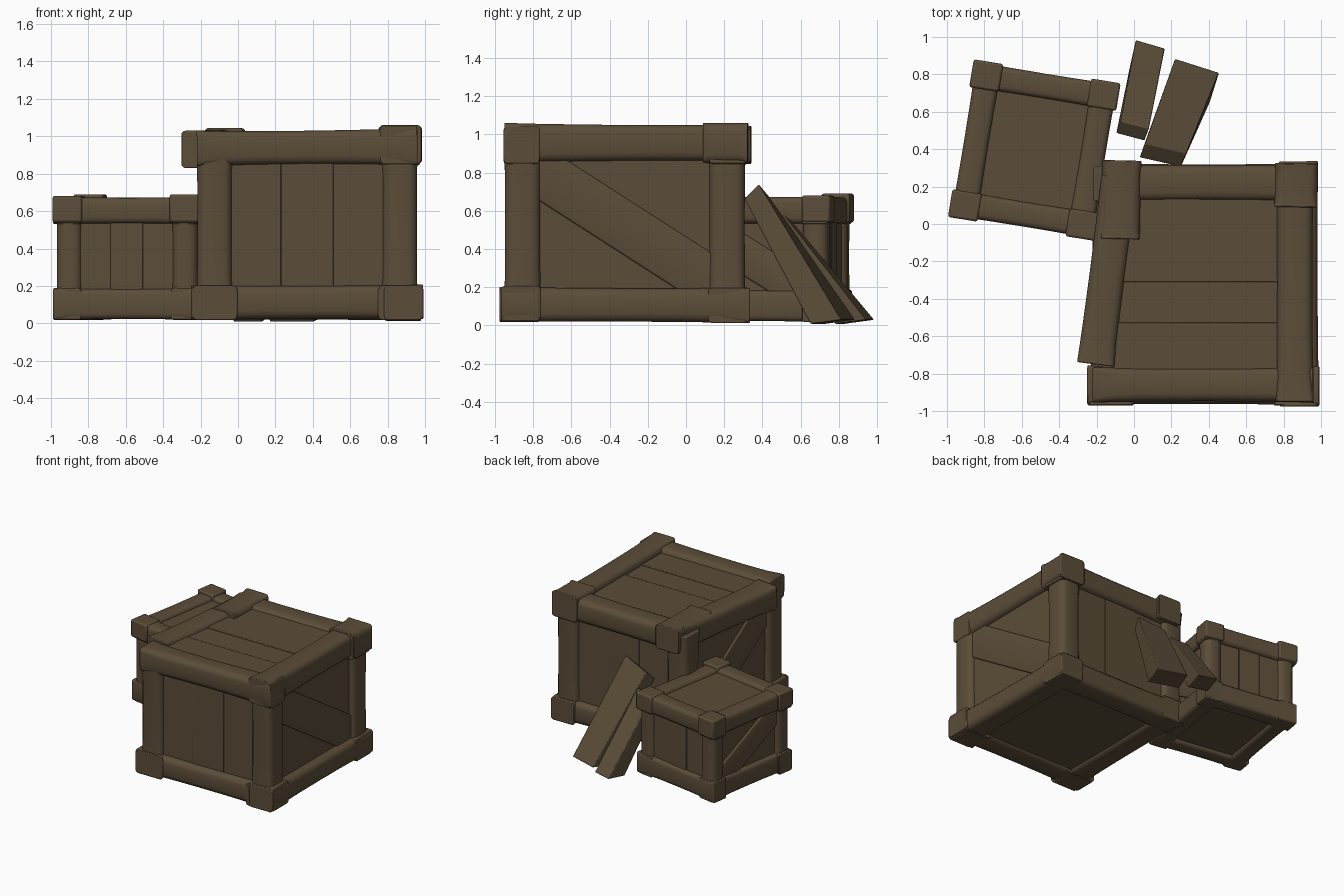
import bpy, bmesh, math
from mathutils import Vector, Matrix

if "Cube" in bpy.data.objects:
    bpy.data.objects.remove(bpy.data.objects["Cube"])

wood = bpy.data.materials.new("dark brown wood")
wood.diffuse_color = (0.105, 0.074, 0.040, 1)
wood.use_nodes = True
wood.node_tree.nodes["Principled BSDF"].inputs["Base Color"].default_value = wood.diffuse_color


def finish(name, bm, bevel, M=Matrix()):
    bm.transform(M)
    bmesh.ops.recalc_face_normals(bm, faces=bm.faces)
    me = bpy.data.meshes.new(name)
    bm.to_mesh(me)
    bm.free()
    me.materials.append(wood)
    ob = bpy.data.objects.new(name, me)
    bpy.context.collection.objects.link(ob)
    if bevel:
        m = ob.modifiers.new("bevel", 'BEVEL')
        m.width, m.segments, m.limit_method, m.angle_limit = bevel, 2, 'ANGLE', math.radians(50)
    bpy.context.view_layer.objects.active = ob
    ob.select_set(True)
    bpy.ops.object.shade_smooth_by_angle(angle=math.radians(45))
    ob.select_set(False)
    return ob


def loft(rings):
    """Skin a list of equal rings and cap the ends."""
    bm = bmesh.new()
    vs = [[bm.verts.new(p) for p in r] for r in rings]
    n = len(vs[0])
    for a, b in zip(vs, vs[1:]):
        for i in range(n):
            bm.faces.new((a[i], a[(i + 1) % n], b[(i + 1) % n], b[i]))
    bm.faces.new(vs[0])
    bm.faces.new(vs[-1])
    return bm


def rounded(w, h, r):
    """Rounded rectangle profile."""
    pts = []
    for q, (sx, sy) in enumerate(((1, 1), (-1, 1), (-1, -1), (1, -1))):
        for k in range(4):
            a = math.pi / 2 * (q + k / 3)
            pts.append((sx * (w / 2 - r) + r * math.cos(a), sy * (h / 2 - r) + r * math.sin(a)))
    return pts


def beam(name, p0, p1, s0, s1=None, waist=0.94, r=0.045, up=(0, 0, 1), M=Matrix()):
    """Hewn beam: rounded section (width, height), crisp ends, slimmer middle."""
    p0, p1 = Vector(p0), Vector(p1)
    s1 = s1 or s0
    d = (p1 - p0).normalized()
    side = d.cross(Vector(up)).normalized()
    up = side.cross(d)
    rings = []
    for t in (0, 0.12, 0.3, 0.5, 0.7, 0.88, 1):
        k = 1 - (1 - waist) * math.sin(math.pi * t) ** 0.7
        rt = r * (0.5 + 0.5 * min(1, math.sin(math.pi * t) * 2.5))   # squarer towards the ends
        w, h = [(a + (b - a) * t) * k for a, b in zip(s0, s1)]
        c = p0.lerp(p1, t)
        rings.append([c + side * x + up * z for x, z in rounded(w, h, rt)])
    return finish(name, loft(rings), 0.006, M)


def box(name, lo, hi, bevel=0.0, M=Matrix()):
    (a, b, c), (d, e, f) = lo, hi
    return finish(name, loft([[(a, b, z), (d, b, z), (d, e, z), (a, e, z)] for z in (c, f)]), bevel, M)


def posts_and_core(tag, x0, x1, y0, y1, z0, z1, w, i, M=Matrix()):
    """Recessed panels, corner posts and diagonal side braces."""
    box(tag + "_panels", (x0 + i, y0 + i, z0 + 0.03), (x1 - i, y1 - i, z1 - 0.03), 0, M)
    for x, xn in ((x0 + w / 2, "left"), (x1 - w / 2, "right")):
        for y, yn in ((y0 + w / 2, "front"), (y1 - w / 2, "back")):
            beam(f"{tag}_{yn}_{xn}_post", (x, y, z0 + 0.05), (x, y, z1 - 0.04), (w, w),
                 up=(0, 1, 0), waist=0.97, M=M)
    for x, n in ((x0 + i, "left"), (x1 - i, "right")):
        beam(f"{tag}_{n}_brace", (x, y0 + w * 0.6, z1 - w * 0.9), (x, y1 - w * 0.6, z0 + w * 0.9),
             (0.03, w * 1.35), waist=1, r=0.012, M=M)
    # front and back boards, slightly uneven
    n = 3
    step = (x1 - x0 - 2 * w + 0.04) / n
    for k in range(n):
        a = x0 + w - 0.02 + k * step
        d = (0.006, 0.010, 0.007)[k]
        box(f"{tag}_upright_board_{k + 1}", (a, y0 + i - d, z0 + i), (a + step, y1 - i + d, z1 - i), 0.003, M)


# ---------- large crate ----------
posts_and_core("large_crate", -0.22, 0.96, -0.95, 0.31, 0.015, 1.02, 0.19, 0.045)
S = (0.20, 0.18)
beam("large_bottom_front_rail", (-0.25, -0.86, 0.11), (0.99, -0.865, 0.115), (0.21, 0.185))
beam("large_bottom_back_rail", (-0.2, 0.22, 0.11), (0.98, 0.22, 0.105), (0.21, 0.185))
beam("large_bottom_left_rail", (-0.13, -0.95, 0.11), (-0.12, 0.32, 0.11), (0.21, 0.185))
beam("large_bottom_right_rail", (0.885, -0.975, 0.11), (0.88, 0.335, 0.105), (0.21, 0.185))
beam("large_top_front_rail", (-0.22, -0.86, 0.935), (0.96, -0.86, 0.945), (0.19, 0.19), (0.19, 0.2), waist=0.92)
beam("large_top_back_rail", (-0.16, 0.22, 0.93), (0.97, 0.22, 0.94), (0.2, 0.19))
beam("large_top_left_rail", (-0.205, -0.75, 0.93), (-0.075, 0.25, 0.94), (0.20, 0.20), waist=0.95)
beam("large_top_right_rail", (0.86, -0.95, 0.955), (0.86, 0.3, 0.955), (0.2, 0.21), (0.2, 0.19))
# corner lumps
beam("large_top_back_left_block", (-0.075, -0.08, 0.945), (-0.065, 0.34, 0.945), (0.21, 0.2), waist=1)
beam("large_top_back_right_block", (0.865, 0.09, 0.955), (0.87, 0.325, 0.955), (0.23, 0.21), waist=1)
for n, x in (("left", -0.125), ("right", 0.87)):
    beam(f"large_bottom_front_{n}_block", (x, -0.97, 0.11), (x, -0.77, 0.11), (0.245, 0.185), waist=1)
# lid boards
for k, (a, b, z) in enumerate(((-0.78, -0.53, 1.0), (-0.53, -0.31, 0.994), (-0.31, 0.14, 1.002))):
    box(f"large_lid_board_{k + 1}", (-0.11, a, 0.9), (0.8, b, z), 0.006)

# ---------- small crate, turned a little ----------
R = Matrix.Translation((-0.533, 0.395, 0)) @ Matrix.Rotation(math.radians(-9.3), 4, 'Z')
X, Y, W = 0.383, 0.412, 0.14
posts_and_core("small_crate", -X, X, -Y, Y, 0.02, 0.675, W, 0.035, R)
for tag, z in (("bottom", 0.103), ("top", 0.603)):
    s = (W, 0.17 if tag == "bottom" else 0.145)
    for n, k in (("front", -1), ("back", 1)):
        y = k * (Y - W / 2 + 0.005)
        beam(f"small_{tag}_{n}_rail", (-X - 0.012, y, z), (X + 0.012, y, z), s, r=0.03, M=R)
    for n, k in (("left", -1), ("right", 1)):
        x = k * (X - W / 2)
        beam(f"small_{tag}_{n}_rail", (x, -Y, z), (x, Y, z), s, r=0.03, M=R)
# raised corner lumps
for n, kx, ky in (("back_left", -1, 1), ("front_right", 1, -1), ("back_right", 1, 1), ("front_left", -1, -1)):
    x, y = kx * (X - 0.065), ky * (Y - 0.06)
    h = 0.69 if kx * ky < 0 else 0.68
    box(f"small_{n}_corner_block", (x - 0.08, y - 0.075, 0.54), (x + 0.08, y + 0.075, h), 0.012, R)


# ---------- loose planks leaning on the large crate ----------
def plank(name, top_l, top_r, bot_l, bot_r, drop_top, drop_bot):
    """Upper face corners plus offsets down to the underside at each end."""
    tl, tr, bl, br = map(Vector, (top_l, top_r, bot_l, bot_r))
    dt, db = Vector(drop_top), Vector(drop_bot)
    finish(name, loft([[tl, tr, tr + dt, tl + dt], [bl, br, br + db, bl + db]]), 0.006)


plank("wide_plank", (0.06, 0.43, 0.68), (0.28, 0.38, 0.74), (0.22, 0.885, 0.03), (0.455, 0.81, 0.03),
      (-0.03, -0.075, -0.075), (-0.05, -0.16, -0.022))
plank("narrow_plank", (-0.07, 0.55, 0.55), (0.08, 0.51, 0.58), (0.01, 0.985, 0.03), (0.165, 0.94, 0.03),
      (-0.025, -0.065, -0.06), (-0.035, -0.16, -0.022))
